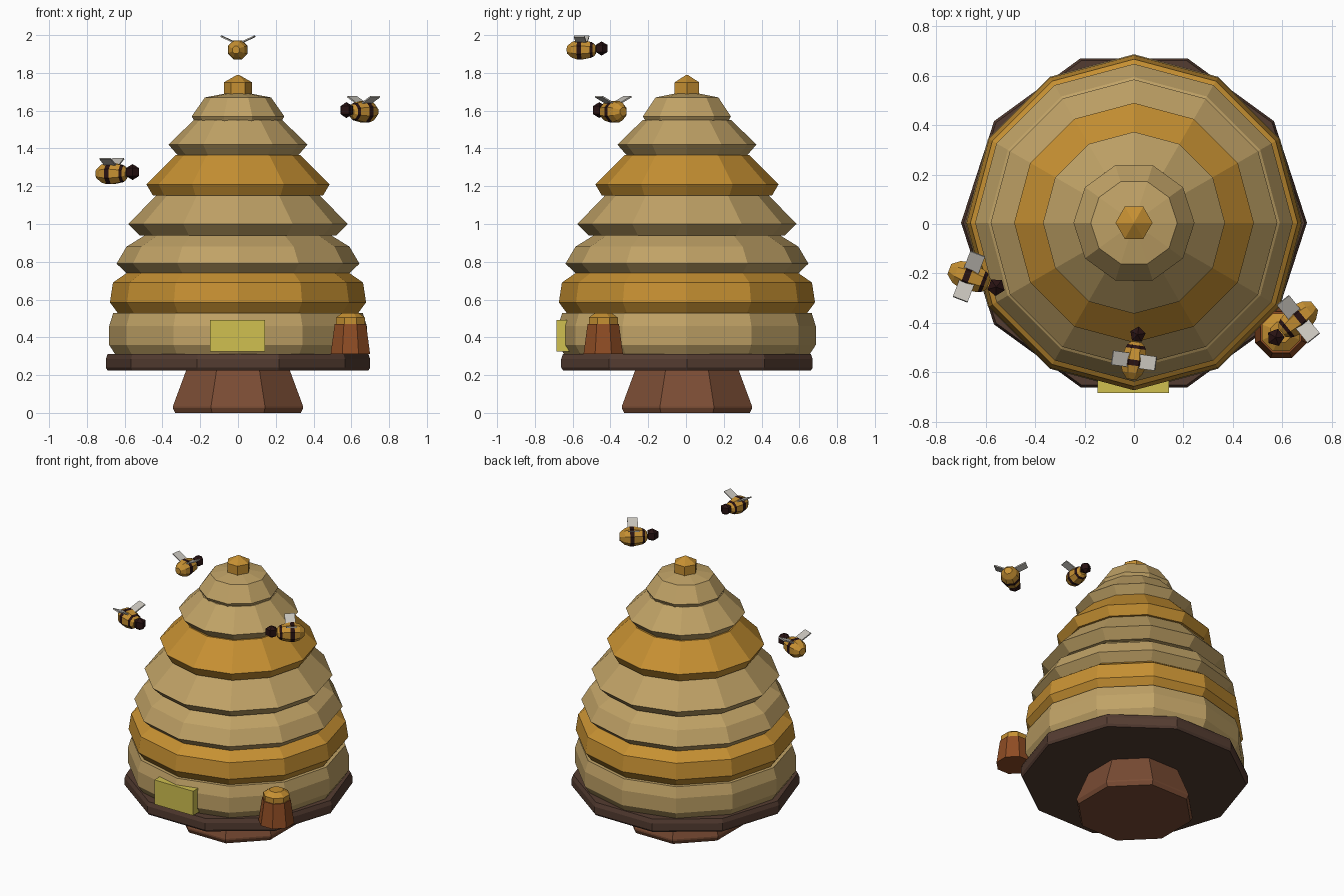
import bpy, bmesh, math
from mathutils import Matrix, Vector

if "Cube" in bpy.data.objects:
    bpy.data.objects.remove(bpy.data.objects["Cube"])


def material(name, r, g, b):
    m = bpy.data.materials.new(name)
    lin = [((c / 255 + 0.055) / 1.055) ** 2.4 for c in (r, g, b)]
    m.diffuse_color = (*lin, 1)
    m.use_nodes = True
    m.node_tree.nodes["Principled BSDF"].inputs["Base Color"].default_value = m.diffuse_color
    return m


STRAW = material("straw", 192, 162, 102)
HONEY = material("honey gold", 198, 144, 50)
PLANK = material("dark plank", 84, 60, 49)
TRUNK = material("trunk brown", 122, 76, 52)
POST = material("post rust", 142, 76, 36)
DOOR = material("door yellow", 208, 192, 80)
BLACK = material("bee black", 40, 18, 18)
WING = material("wing grey", 200, 196, 188)


def finish(name, bm, mats, matrix=Matrix()):
    bmesh.ops.recalc_face_normals(bm, faces=bm.faces)
    bm.transform(matrix)
    mesh = bpy.data.meshes.new(name)
    bm.to_mesh(mesh)
    bm.free()
    for m in mats:
        mesh.materials.append(m)
    ob = bpy.data.objects.new(name, mesh)
    bpy.context.collection.objects.link(ob)
    return ob


def lathe(name, profile, sides, mats, matrix=Matrix(), phase=0.0, dark=()):
    """Faceted turned solid; segments listed in dark use the second material."""
    bm = bmesh.new()
    rings = []
    for r, z in profile:
        rings.append([bm.verts.new((r * math.cos(phase + math.tau * i / sides),
                                    r * math.sin(phase + math.tau * i / sides), z))
                      for i in range(sides)])
    for k, (a, b) in enumerate(zip(rings, rings[1:])):
        for i in range(sides):
            j = (i + 1) % sides
            f = bm.faces.new((a[i], a[j], b[j], b[i]))
            f.material_index = 1 if k in dark else 0
    bm.faces.new(rings[0][::-1])
    bm.faces.new(rings[-1])
    return finish(name, bm, mats, matrix)


def box(name, size, mat, matrix):
    bm = bmesh.new()
    bmesh.ops.create_cube(bm, size=1)
    return finish(name, bm, [mat], matrix @ Matrix.Diagonal((*size, 1)))


AXIS = Matrix.Translation((0, 0.005, 0))
EIGHTH = math.pi / 8

# Stand and round platform
lathe("stand", [(0.36, 0), (0.373, 0.025), (0.373, 0.035), (0.305, 0.205), (0.295, 0.23)],
      8, [TRUNK], AXIS, EIGHTH)
lathe("platform", [(0.69, 0.225), (0.7, 0.24), (0.7, 0.285), (0.69, 0.312)], 10, [PLANK], AXIS)

# Stacked straw bands
bands = [
    (STRAW, [(0.65, 0.31), (0.682, 0.36), (0.682, 0.46), (0.66, 0.53)]),
    (HONEY, [(0.63, 0.52), (0.678, 0.585), (0.662, 0.69), (0.59, 0.74)]),
    (STRAW, [(0.585, 0.735), (0.643, 0.79), (0.59, 0.88), (0.485, 0.945)]),
    (STRAW, [(0.52, 0.94), (0.58, 1.0), (0.43, 1.155)]),
    (HONEY, [(0.45, 1.15), (0.485, 1.21), (0.33, 1.365)]),
    (STRAW, [(0.315, 1.36), (0.368, 1.42), (0.235, 1.55)]),
]
for i, (mat, profile) in enumerate(bands):
    lathe(f"hive_band_{i + 1}", profile, 12, [mat], AXIS)
lathe("hive_cap", [(0.225, 1.535), (0.245, 1.57), (0.175, 1.67), (0.07, 1.69)], 10, [STRAW], AXIS)
lathe("hive_knob", [(0.075, 1.68), (0.075, 1.75), (0.004, 1.79)], 6, [HONEY], AXIS)

# Entrance board
box("entrance", (0.29, 0.085, 0.165), DOOR, Matrix.Translation((-0.003, -0.642, 0.408)))

# Small post with a golden lid
at = Matrix.Translation((0.595, -0.438, 0))
lathe("post", [(0.113, 0.312), (0.09, 0.47)], 8, [POST], at, EIGHTH)
lathe("post_lid", [(0.083, 0.465), (0.083, 0.505), (0.045, 0.53)], 8, [HONEY], at, EIGHTH)


# Bees: local +y is the flying direction
def bee(label, place, heading, scale):
    m = (Matrix.Translation(place) @ Matrix.Rotation(math.radians(heading - 90), 4, 'Z')
         @ Matrix.Scale(scale, 4))
    lathe(f"{label}_body",
          [(0.024, -0.085), (0.05, -0.055), (0.061, -0.022), (0.061, 0.004),
           (0.05, 0.055), (0.042, 0.07), (0.025, 0.085)],
          8, [HONEY, BLACK], m @ Matrix.Rotation(-math.pi / 2, 4, 'X'), EIGHTH, dark=(2, 4))
    bm = bmesh.new()
    bmesh.ops.create_uvsphere(bm, u_segments=5, v_segments=3, radius=0.042)
    finish(f"{label}_head", bm, [BLACK], m @ Matrix.Translation((0, 0.118, 0.008)))
    for side, s in (("left", -1), ("right", 1)):
        tilt = Matrix.Rotation(-s * math.radians(25), 4, 'Y')
        box(f"{label}_{side}_wing", (0.092, 0.064, 0.008), WING,
            m @ Matrix.Translation((s * 0.057, 0, 0.06)) @ tilt)


bee("top_bee", Vector((0, -0.553, 1.922)), 82, 0.9)
bee("right_bee", Vector((0.665, -0.385, 1.595)), 219, 1.0)
bee("left_bee", Vector((-0.668, -0.213, 1.267)), -21, 1.0)
